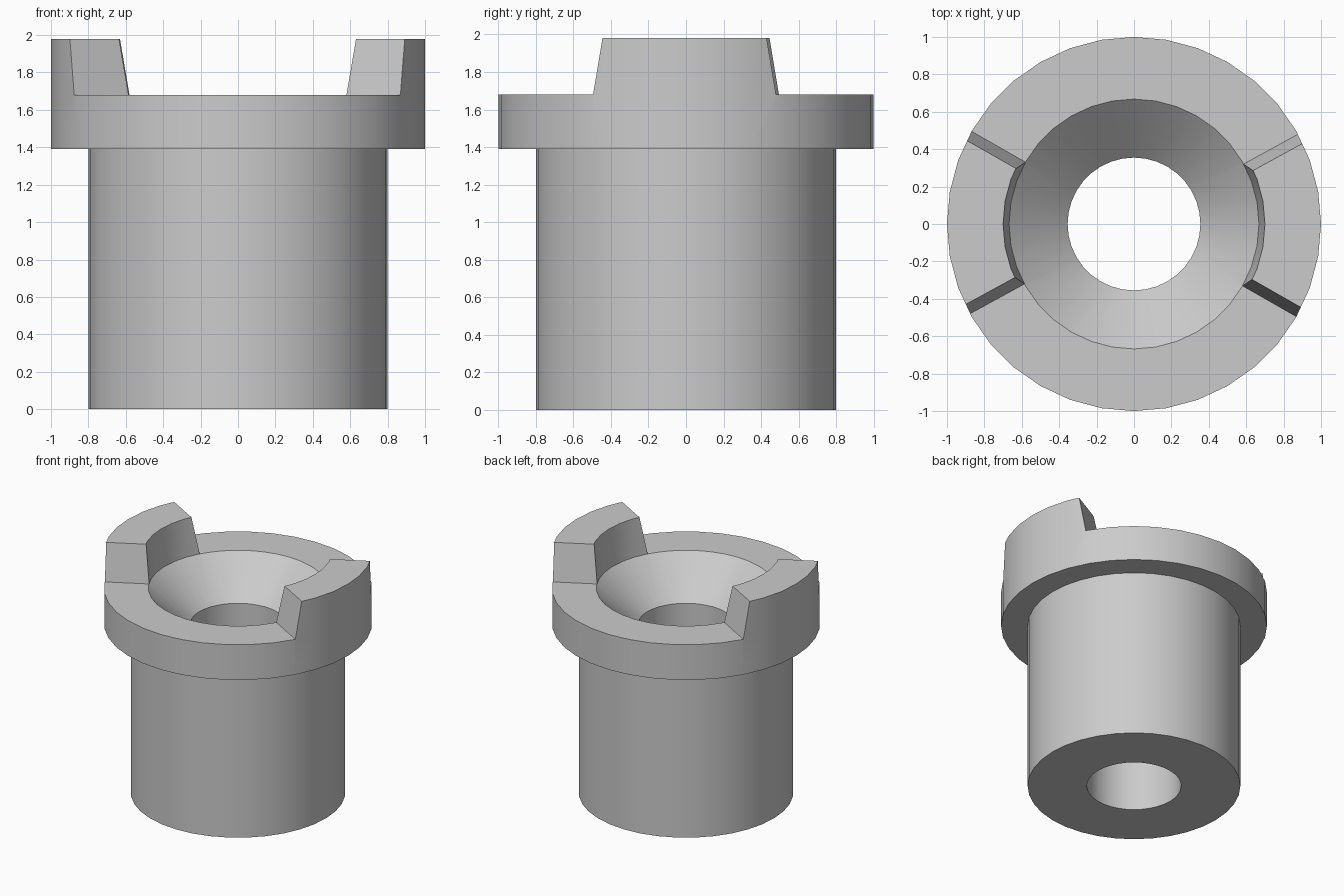
import bpy, bmesh
from math import radians, sin, cos, pi
from mathutils import Vector, Matrix

cube = bpy.data.objects.get("Cube")
if cube:
    bpy.data.objects.remove(cube, do_unlink=True)

SEGMENTS = 36
RIM_Z, TOP_Z = 1.68, 1.98

grey = bpy.data.materials.new("plain grey")
grey.use_nodes = True
grey.diffuse_color = (0.6, 0.6, 0.6, 1)
grey.node_tree.nodes["Principled BSDF"].inputs["Base Color"].default_value = (0.6, 0.6, 0.6, 1)


def add_object(name, bm):
    bmesh.ops.recalc_face_normals(bm, faces=bm.faces)
    mesh = bpy.data.meshes.new(name)
    bm.to_mesh(mesh)
    bm.free()
    mesh.materials.append(grey)
    obj = bpy.data.objects.new(name, mesh)
    bpy.context.collection.objects.link(obj)
    return obj


# Flanged sleeve with countersunk bore, revolved up to full lug height
profile = [(0.355, 0), (0.8, 0), (0.8, 1.39), (1, 1.39), (1, RIM_Z),
           (1, TOP_Z), (0.7, TOP_Z), (0.668, RIM_Z), (0.355, 1.39)]
bm = bmesh.new()
rings = []
for i in range(SEGMENTS):
    a = 2 * pi * i / SEGMENTS
    rings.append([bm.verts.new((r * cos(a), r * sin(a), z)) for r, z in profile])
for i in range(SEGMENTS):
    p, q = rings[i], rings[(i + 1) % SEGMENTS]
    for j in range(len(profile)):
        k = (j + 1) % len(profile)
        bm.faces.new((p[j], q[j], q[k], p[k]))
body = add_object("flanged_bushing", bm)


# Wedge that clears the gap between the two lugs, widening towards the top
def gap_cutter(name, turn):
    start, end = radians(28.7), radians(150.3)
    half, mid = (end - start) / 2, (start + end) / 2
    slope = 0.055 / (TOP_Z - RIM_Z)
    bm = bmesh.new()
    loops = []
    for z in (RIM_Z, TOP_Z + 0.1):
        back = slope * (z - RIM_Z) / sin(half)
        apex = Vector((-back * cos(mid), -back * sin(mid), z))
        points = [apex] + [apex + Vector((3 * cos(a), 3 * sin(a), 0)) for a in (start, mid, end)]
        loops.append([bm.verts.new(p) for p in points])
    low, high = loops
    bm.faces.new(low)
    bm.faces.new(high)
    for i in range(4):
        j = (i + 1) % 4
        bm.faces.new((low[i], low[j], high[j], high[i]))
    bm.transform(Matrix.Rotation(turn, 4, 'Z'))
    cutter = add_object(name, bm)
    cutter.hide_render = True
    return cutter


bpy.ops.object.select_all(action='DESELECT')
bpy.context.view_layer.objects.active = body
body.select_set(True)
for name, turn in (("back_gap_cutter", 0), ("front_gap_cutter", pi)):
    cutter = gap_cutter(name, turn)
    mod = body.modifiers.new(name, 'BOOLEAN')
    mod.operation = 'DIFFERENCE'
    mod.solver = 'EXACT'
    mod.object = cutter
    bpy.ops.object.modifier_apply(modifier=mod.name)
    bpy.data.objects.remove(cutter, do_unlink=True)

bpy.ops.object.shade_smooth_by_angle(angle=radians(30))
